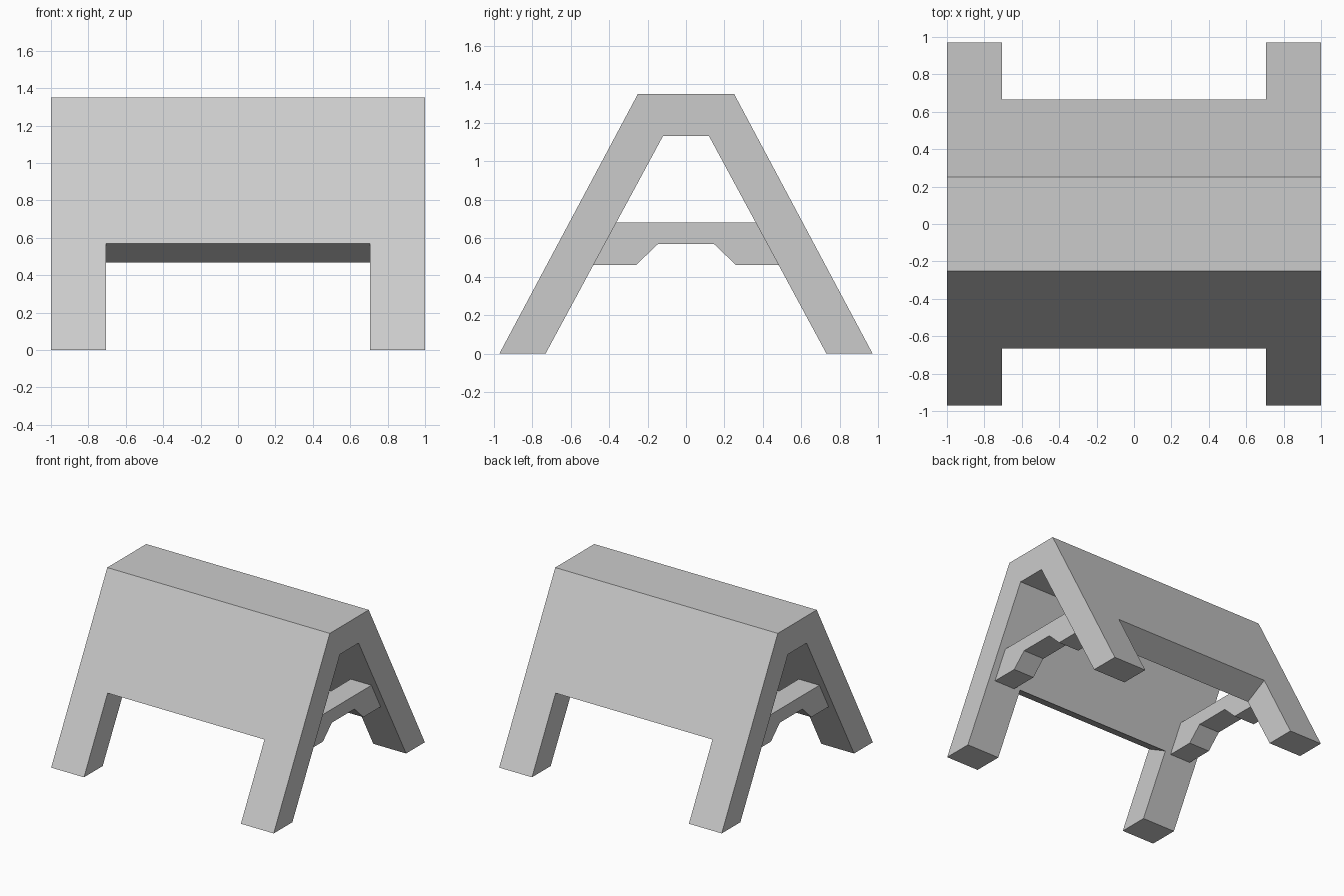
import bpy
import bmesh

cube = bpy.data.objects.get("Cube")
if cube:
    bpy.data.objects.remove(cube, do_unlink=True)

grey = bpy.data.materials.new("plain grey")
grey.use_nodes = True
colour = (0.6, 0.6, 0.6, 1)
grey.diffuse_color = colour
grey.node_tree.nodes["Principled BSDF"].inputs["Base Color"].default_value = colour


def mirrored(half):
    """Close a half profile (y, z) by mirroring it across y = 0."""
    return half + [(-y, z) for y, z in reversed(half)]


def extrude_profile(name, profile, x0, x1):
    """Extrude a y-z profile along x."""
    bm = bmesh.new()
    face = bm.faces.new([bm.verts.new((x0, y, z)) for y, z in profile])
    new = bmesh.ops.extrude_face_region(bm, geom=[face])["geom"]
    verts = [v for v in new if isinstance(v, bmesh.types.BMVert)]
    bmesh.ops.translate(bm, verts=verts, vec=(x1 - x0, 0, 0))
    bmesh.ops.recalc_face_normals(bm, faces=bm.faces)
    mesh = bpy.data.meshes.new(name)
    bm.to_mesh(mesh)
    bm.free()
    mesh.materials.append(grey)
    obj = bpy.data.objects.new(name, mesh)
    bpy.context.collection.objects.link(obj)
    return obj


# Folded A-shaped shell with four legs
frame = extrude_profile("trestle_frame", mirrored(
    [(0.25, 1.35), (0.97, 0), (0.73, 0), (0.12, 1.13)])[:4]
    + [(-0.12, 1.13), (-0.73, 0), (-0.97, 0), (-0.25, 1.35)], -1, 1)

# Opening between the legs, cut square to the sloping panels
cutter = extrude_profile("leg_opening_cutter", mirrored(
    [(0.3, 0.373), (1.2, 0.852), (1.2, -0.2)]), -0.705, 0.705)
cutter.hide_render = True
cut = frame.modifiers.new("leg opening", "BOOLEAN")
cut.operation = "DIFFERENCE"
cut.solver = "EXACT"
cut.object = cutter
bpy.context.view_layer.objects.active = frame
bpy.ops.object.modifier_apply(modifier=cut.name)
bpy.data.objects.remove(cutter, do_unlink=True)

# Notched crossbar between each pair of legs
bar = mirrored([(0.363, 0.68), (0.482, 0.46), (0.26, 0.46), (0.145, 0.57)])
bar = bar[:4] + bar[4:]
for side, x in (("left", 0.852), ("right", -0.852)):
    extrude_profile(side + "_crossbar", bar, x - 0.093, x + 0.093)
